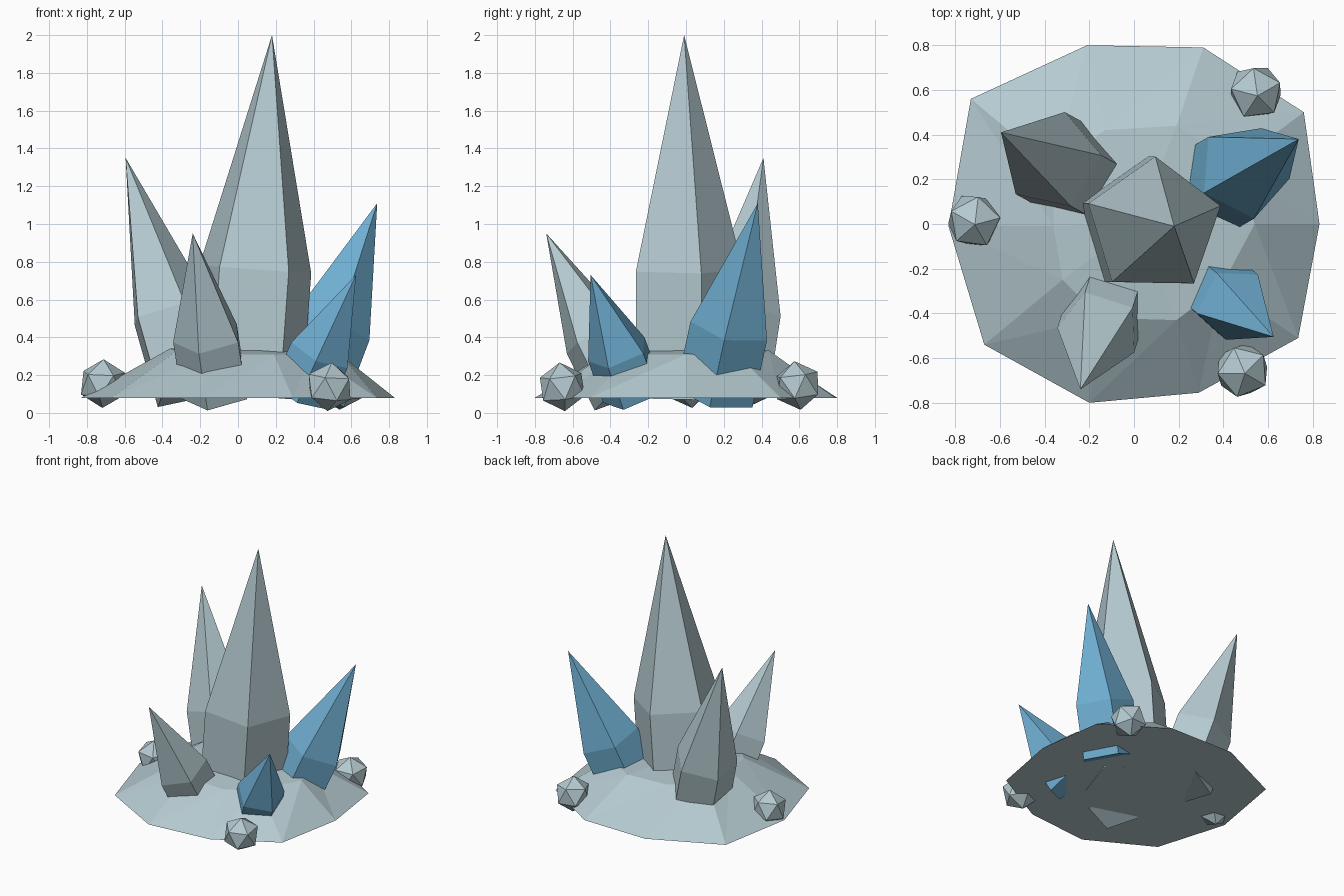
import bpy
import bmesh
import math
from mathutils import Vector, Matrix

if "Cube" in bpy.data.objects:
    bpy.data.objects.remove(bpy.data.objects["Cube"])


def material(name, rgb):
    m = bpy.data.materials.new(name)
    m.diffuse_color = (*rgb, 1)
    m.use_nodes = True
    m.node_tree.nodes["Principled BSDF"].inputs["Base Color"].default_value = m.diffuse_color
    return m


GREY = material("pale grey stone", (0.46, 0.59, 0.63))
BLUE = material("blue crystal", (0.16, 0.43, 0.65))


def finish(name, bm, mat):
    bmesh.ops.recalc_face_normals(bm, faces=bm.faces)
    mesh = bpy.data.meshes.new(name)
    bm.to_mesh(mesh)
    bm.free()
    mesh.materials.append(mat)
    bpy.context.collection.objects.link(bpy.data.objects.new(name, mesh))


def crystal(name, mid, apex, radius, angle, mat, foot_z=0.1):
    """Five-sided prism along a leaning axis, closed by a long point."""
    mid, apex = Vector(mid), Vector(apex)
    axis = apex - mid
    foot = mid - axis * ((mid.z - foot_z) / axis.z)
    turn = Vector((0, 0, 1)).rotation_difference(axis)
    bm = bmesh.new()
    rings = []
    for centre in (foot, mid):
        ring = []
        for i in range(5):
            a = math.radians(angle + 72 * i)
            spoke = Vector((math.cos(a), math.sin(a), 0)) * radius
            ring.append(bm.verts.new(centre + turn @ spoke))
        rings.append(ring)
    tip = bm.verts.new(apex)
    low, high = rings
    bm.faces.new(low[::-1])
    for i in range(5):
        j = (i + 1) % 5
        bm.faces.new((low[i], low[j], high[j], high[i]))
        bm.faces.new((high[i], high[j], tip))
    finish(name, bm, mat)


# Rocky mound: irregular ten-sided rim rising to a smaller uneven top
rim = [(0.83, 0), (0.76, 0.50), (0.31, 0.79), (-0.21, 0.80), (-0.73, 0.56),
       (-0.83, -0.01), (-0.67, -0.54), (-0.20, -0.80), (0.29, -0.755), (0.735, -0.51)]
top = [(0.54, 0, 0.31), (0.45, 0.27, 0.31), (0.19, 0.44, 0.33), (-0.13, 0.42, 0.33),
       (-0.36, 0.25, 0.33), (-0.36, -0.01, 0.34), (-0.32, -0.25, 0.33),
       (-0.15, -0.42, 0.31), (0.19, -0.43, 0.31), (0.39, -0.28, 0.31)]
bm = bmesh.new()
outer = [bm.verts.new((x, y, 0.08)) for x, y in rim]
inner = [bm.verts.new(p) for p in top]
peak = bm.verts.new((0.02, 0, 0.36))
bm.faces.new(outer[::-1])
for i in range(10):
    j = (i + 1) % 10
    bm.faces.new((outer[i], outer[j], inner[j]))
    bm.faces.new((outer[i], inner[j], inner[i]))
    bm.faces.new((inner[i], inner[j], peak))
finish("rock_mound", bm, GREY)

# Crystals
crystal("main_crystal", (0.09, -0.01, 0.76), (0.18, -0.01, 2.0), 0.312, 17, GREY, 0.09)
crystal("back_left_crystal", (-0.363, 0.283, 0.53), (-0.595, 0.41, 1.35), 0.225, 5, GREY)
crystal("front_left_crystal", (-0.155, -0.47, 0.40), (-0.24, -0.74, 0.95), 0.19, -36, GREY)
crystal("large_blue_crystal", (0.49, 0.237, 0.455), (0.737, 0.38, 1.11), 0.22, -7, BLUE)
crystal("small_blue_crystal", (0.44, -0.355, 0.32), (0.625, -0.505, 0.73), 0.172, 48, BLUE)

# Small faceted pebbles around the edge
for name, pos, spin in (("left_pebble", (-0.715, 0.015, 0.155), 10),
                        ("front_right_pebble", (0.485, -0.655, 0.138), 40),
                        ("back_right_pebble", (0.545, 0.59, 0.145), 25)):
    bm = bmesh.new()
    bmesh.ops.create_icosphere(
        bm, subdivisions=1, radius=0.13,
        matrix=Matrix.Translation(pos) @ Matrix.Rotation(math.radians(spin), 4, "Z")
        @ Matrix.Rotation(math.radians(8), 4, "X"))
    finish(name, bm, GREY)
